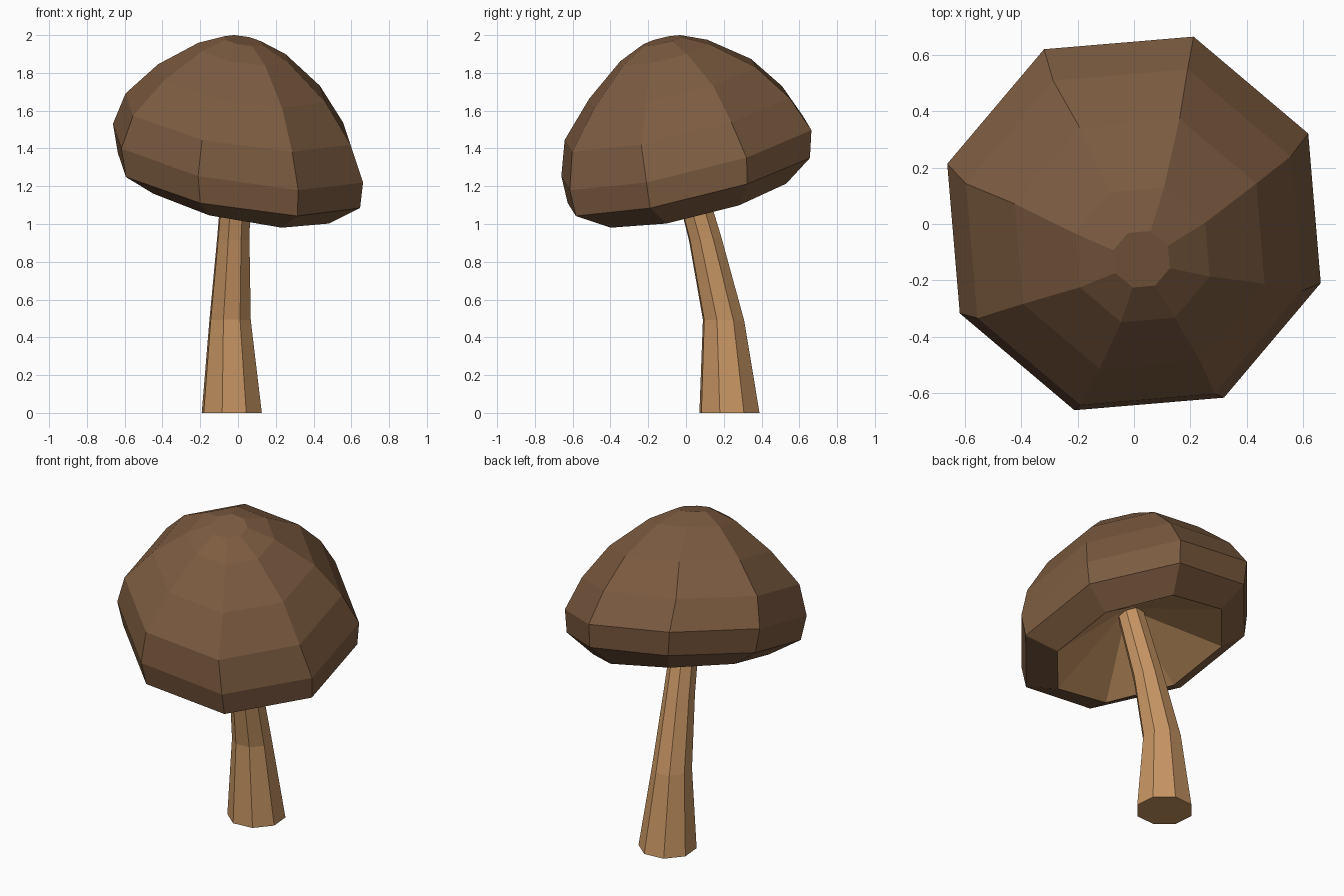
import bpy, bmesh
from math import cos, sin, radians

if "Cube" in bpy.data.objects:
    bpy.data.objects.remove(bpy.data.objects["Cube"])

SIDES = 8
TURN = 27.3  # rotation of every octagon, degrees


def material(name, rgb):
    m = bpy.data.materials.new(name)
    m.diffuse_color = (*rgb, 1)
    m.use_nodes = True
    m.node_tree.nodes["Principled BSDF"].inputs["Base Color"].default_value = m.diffuse_color
    return m


def loft(name, rings, materials, second_from=99):
    """Skin octagonal rings (x, y, z, radius, slope_x, slope_y), capping both ends.
    Bands from index second_from on use the second material."""
    bm = bmesh.new()
    loops = []
    for x, y, z, r, p, q in rings:
        loop = []
        for i in range(SIDES):
            a = radians(TURN + 360 / SIDES * i)
            dx, dy = r * cos(a), r * sin(a)
            loop.append(bm.verts.new((x + dx, y + dy, z + p * dx + q * dy)))
        loops.append(loop)
    for k, (a, b) in enumerate(zip(loops, loops[1:])):
        for i in range(SIDES):
            j = (i + 1) % SIDES
            f = bm.faces.new((a[i], a[j], b[j], b[i]))
            f.material_index = int(k >= second_from)
    bm.faces.new(loops[0])
    bm.faces.new(loops[-1]).material_index = int(len(rings) > second_from)
    bmesh.ops.recalc_face_normals(bm, faces=bm.faces)
    mesh = bpy.data.meshes.new(name)
    bm.to_mesh(mesh)
    bm.free()
    for m in materials:
        mesh.materials.append(m)
    ob = bpy.data.objects.new(name, mesh)
    bpy.context.collection.objects.link(ob)
    return ob


brown = material("cap_brown", (0.205, 0.106, 0.052))
tan = material("stem_tan", (0.57, 0.30, 0.124))

# Cap: crown down over the rim, then up into the hollow underside
P, Q = -0.152, 0.235
cap_rings = [
    (0.027, -0.125, 1.971, 0.105, P, Q),
    (0.030, -0.110, 1.906, 0.250, P, Q),
    (0.020, -0.070, 1.745, 0.465, P, Q),
    (0.000, -0.047, 1.556, 0.625, P, Q),
    (0.000, 0.002, 1.375, 0.695, -0.16, Q),
    (0.005, 0.015, 1.230, 0.673, P, Q),
    (0.000, 0.050, 1.130, 0.505, -0.19, Q),
    (0.030, -0.010, 1.380, 0.060, P, Q),
]
loft("mushroom_cap", cap_rings, [brown, tan], second_from=6)

# Stem: tapered octagon that leans forward into the cap
stem_rings = [
    (-0.033, 0.230, 0.00, 0.167, 0, 0),
    (-0.042, 0.199, 0.49, 0.115, 0, -0.03),
    (-0.025, 0.102, 0.92, 0.090, 0, 0.10),
    (0.000, -0.025, 1.38, 0.075, P, Q),
]
loft("mushroom_stem", stem_rings, [tan])
